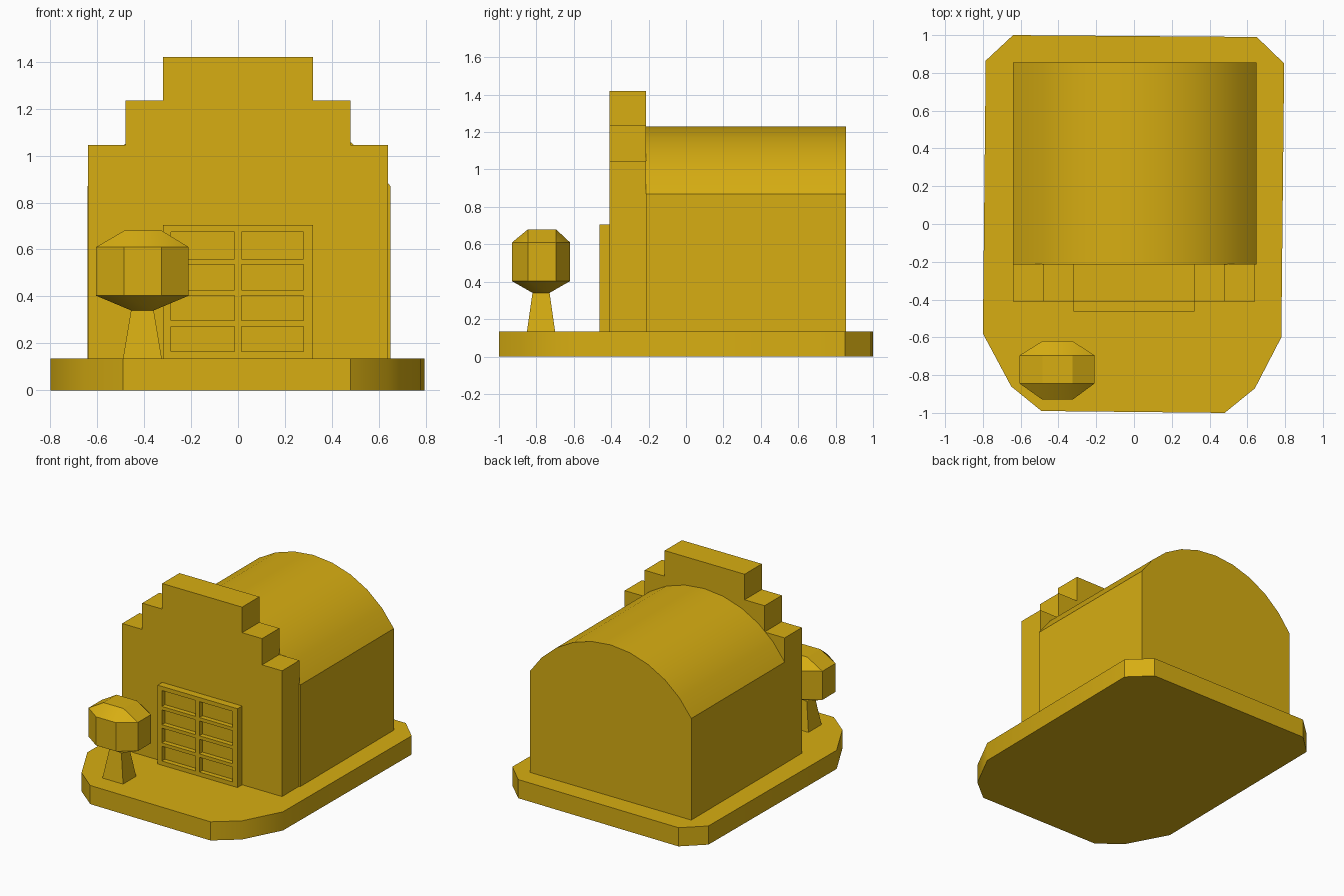
import bpy, bmesh, math

if "Cube" in bpy.data.objects:
    bpy.data.objects.remove(bpy.data.objects["Cube"])

gold = bpy.data.materials.new("gold")
gold.diffuse_color = (0.68, 0.42, 0.006, 1)
gold.use_nodes = True
gold.node_tree.nodes["Principled BSDF"].inputs["Base Color"].default_value = gold.diffuse_color


def finish(name, bm):
    bmesh.ops.recalc_face_normals(bm, faces=bm.faces[:])
    me = bpy.data.meshes.new(name)
    bm.to_mesh(me)
    bm.free()
    me.materials.append(gold)
    ob = bpy.data.objects.new(name, me)
    bpy.context.collection.objects.link(ob)
    bpy.ops.object.select_all(action='DESELECT')
    ob.select_set(True)
    bpy.context.view_layer.objects.active = ob
    bpy.ops.object.shade_smooth_by_angle(angle=math.radians(30))
    return ob


def prism(name, pts, lo, hi, upright=False):
    """Extrude an outline along z, or along y when upright."""
    bm = bmesh.new()
    rings = [[bm.verts.new((a, h, b) if upright else (a, b, h)) for a, b in pts]
             for h in (lo, hi)]
    n = len(pts)
    for r in rings:
        bm.faces.new(r)
    for i in range(n):
        j = (i + 1) % n
        bm.faces.new((rings[0][i], rings[0][j], rings[1][j], rings[1][i]))
    return finish(name, bm)


def hull(name, pts):
    bm = bmesh.new()
    for p in pts:
        bm.verts.new(p)
    bmesh.ops.convex_hull(bm, input=bm.verts[:])
    bmesh.ops.dissolve_limit(bm, angle_limit=0.01, verts=bm.verts[:], edges=bm.edges[:])
    return finish(name, bm)


def rect(x0, x1, y0, y1, z):
    return [(x, y, z) for x in (x0, x1) for y in (y0, y1)]


# base slab
prism("base", [(-0.64, 1.0), (0.65, 0.99), (0.795, 0.85), (0.78, -0.60), (0.64, -0.87),
               (0.48, -1.0), (-0.49, -0.99), (-0.65, -0.86), (-0.80, -0.58), (-0.785, 0.865)],
      0, 0.135)

# hall with barrel roof
half, eave, rise = 0.645, 0.87, 0.36
R = (half ** 2 + rise ** 2) / (2 * rise)
A = math.asin(half / R)
arc = [(R * math.sin(A - 2 * A * i / 10) + 0.004, eave + rise - R + R * math.cos(A - 2 * A * i / 10))
       for i in range(11)]
prism("hall", [(-0.641, 0.135), (0.649, 0.135)] + arc, -0.215, 0.855, True)

# stepped front wall
right = [(0.64, 0.135), (0.64, 1.045), (0.48, 1.045), (0.48, 1.235), (0.32, 1.235), (0.32, 1.42)]
prism("stepped_front", right + [(-x, z) for x, z in reversed(right)], -0.41, -0.213, True)

# door with recessed panels
xs = [-0.32, -0.285, -0.015, 0.015, 0.28, 0.32]
zs = [0.135, 0.165, 0.272, 0.297, 0.403, 0.428, 0.535, 0.56, 0.675, 0.705]
bm = bmesh.new()
g = [[bm.verts.new((x, -0.463, z)) for z in zs] for x in xs]
panels = []
for i in range(len(xs) - 1):
    for k in range(len(zs) - 1):
        f = bm.faces.new((g[i][k], g[i + 1][k], g[i + 1][k + 1], g[i][k + 1]))
        if i % 2 and k % 2:
            panels.append(f)
rim = [e for e in bm.edges if e.is_boundary]
ret = bmesh.ops.extrude_edge_only(bm, edges=rim)
bmesh.ops.translate(bm, vec=(0, 0.053, 0),
                    verts=[v for v in ret["geom"] if isinstance(v, bmesh.types.BMVert)])
for f in bmesh.ops.extrude_discrete_faces(bm, faces=panels)["faces"]:
    bmesh.ops.translate(bm, vec=(0, 0.035, 0), verts=f.verts[:])
finish("door", bm)

# tree
hull("tree_trunk", rect(-0.49, -0.325, -0.85, -0.70, 0.135) + rect(-0.455, -0.36, -0.82, -0.73, 0.345))
crown = rect(-0.455, -0.36, -0.82, -0.73, 0.34) + rect(-0.485, -0.325, -0.845, -0.695, 0.68)
for z in (0.403, 0.61):
    crown += rect(-0.605, -0.21, -0.845, -0.695, z) + rect(-0.485, -0.325, -0.93, -0.62, z)
hull("tree_crown", crown)
